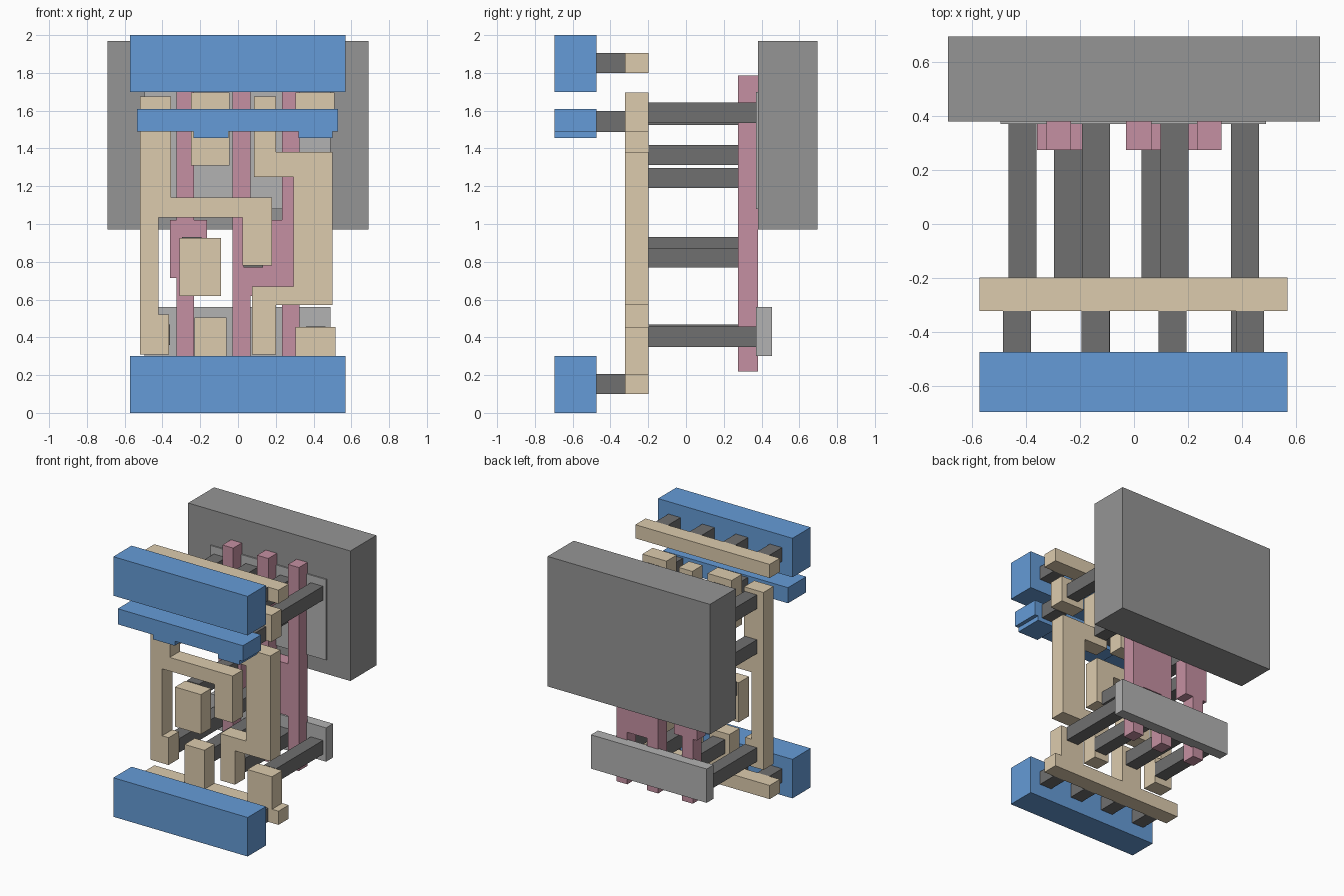
import bpy, bmesh


def material(name, rgb):
    m = bpy.data.materials.new(name)
    m.diffuse_color = (*rgb, 1)
    return m


BLUE = material("blue_metal", (0.13, 0.33, 0.68))
TAN = material("tan_metal", (0.72, 0.60, 0.42))
PINK = material("pink_gate", (0.56, 0.28, 0.36))
DARK = material("dark_plug", (0.16, 0.16, 0.16))
WELL = material("well_grey", (0.30, 0.30, 0.30))
LIGHT = material("light_grey", (0.45, 0.45, 0.45))


def slab(name, outline, y0, y1, mat):
    """Extrude an (x, z) outline from depth y0 back to y1."""
    bm = bmesh.new()
    face = bm.faces.new([bm.verts.new((x, y0, z)) for x, z in outline])
    ext = bmesh.ops.extrude_face_region(bm, geom=[face])
    verts = [v for v in ext["geom"] if isinstance(v, bmesh.types.BMVert)]
    bmesh.ops.translate(bm, verts=verts, vec=(0, y1 - y0, 0))
    bmesh.ops.recalc_face_normals(bm, faces=bm.faces)
    me = bpy.data.meshes.new(name)
    bm.to_mesh(me)
    bm.free()
    me.materials.append(mat)
    ob = bpy.data.objects.new(name, me)
    bpy.context.collection.objects.link(ob)
    return ob


def rect(x0, x1, z0, z1):
    return [(x0, z0), (x1, z0), (x1, z1), (x0, z1)]


# depth of each layer
M1 = (-0.697, -0.475)
VIA = (-0.475, -0.32)
LI = (-0.322, -0.198)
POLY = (0.275, 0.382)
DIFF = (0.37, 0.455)

# back well and the two diffusion strips
slab("back_well", rect(-0.69, 0.69, 0.97, 1.97), 0.38, 0.695, WELL)
slab("upper_diffusion", rect(-0.495, 0.49, 1.08, 1.70), *DIFF, LIGHT)
slab("lower_diffusion", rect(-0.495, 0.49, 0.30, 0.56), *DIFF, LIGHT)

# gate fingers; the left has a pad, the other two are bridged
slab("gate_left", [(-0.325, 0.22), (-0.233, 0.22), (-0.233, 0.715), (-0.165, 0.715),
                   (-0.165, 1.02), (-0.233, 1.02), (-0.233, 1.785), (-0.325, 1.785),
                   (-0.325, 1.02), (-0.36, 1.02), (-0.36, 0.715), (-0.325, 0.715)], *POLY, PINK)
slab("gate_pair", [(-0.03, 0.22), (0.065, 0.22), (0.065, 0.62), (0.233, 0.62),
                   (0.233, 0.22), (0.325, 0.22), (0.325, 1.785), (0.233, 1.785),
                   (0.233, 1.02), (0.065, 1.02), (0.065, 1.785), (-0.03, 1.785)], *POLY, PINK)

# tan local wiring
slab("left_trace", [(-0.52, 0.31), (-0.365, 0.31), (-0.365, 0.52), (-0.42, 0.52),
                    (-0.42, 1.035), (0.025, 1.035), (0.025, 0.78), (0.18, 0.78),
                    (0.18, 1.14), (-0.355, 1.14), (-0.355, 1.675), (-0.52, 1.675)], *LI, TAN)
slab("right_trace", [(0.075, 0.31), (0.20, 0.31), (0.20, 0.57), (0.50, 0.57),
                     (0.50, 1.38), (0.20, 1.38), (0.20, 1.675), (0.085, 1.675),
                     (0.085, 1.25), (0.295, 1.25), (0.295, 0.67), (0.075, 0.67)], *LI, TAN)
slab("input_pad", rect(-0.31, -0.09, 0.62, 0.925), *LI, TAN)
slab("upper_pad_middle", rect(-0.25, -0.045, 1.31, 1.695), *LI, TAN)
slab("upper_pad_right", rect(0.305, 0.51, 1.49, 1.695), *LI, TAN)
slab("tan_rail_top", rect(-0.573, 0.57, 1.80, 1.905), *LI, TAN)
slab("tan_rail_bottom", [(-0.573, 0.10), (0.57, 0.10), (0.57, 0.205), (0.515, 0.205),
                         (0.515, 0.455), (0.305, 0.455), (0.305, 0.205), (-0.06, 0.205),
                         (-0.06, 0.505), (-0.23, 0.505), (-0.23, 0.205), (-0.573, 0.205)],
     *LI, TAN)

# long plugs from tan wiring back to diffusion (x, z of lower left corner)
P = 0.104
for x, z in [(-0.465, 1.535), (-0.193, 1.535), (0.098, 1.525), (0.36, 1.535),
             (-0.465, 1.19), (-0.193, 1.312), (0.098, 1.312),
             (-0.465, 0.36), (-0.193, 0.35), (0.098, 0.36), (0.36, 0.35)]:
    slab("diffusion_plug", rect(x, x + P, z, z + P + 0.003), LI[1], DIFF[0], DARK)
# shorter plugs to the gates
for x, z in [(-0.297, 0.826), (0.028, 0.77)]:
    slab("gate_plug", rect(x, x + P, z, z + P), LI[1], POLY[0], DARK)

# blue rails with their short vias
for name, z in (("bottom", 0), ("top", 1.70)):
    slab("blue_rail_" + name, rect(-0.573, 0.57, z, z + 0.30), *M1, BLUE)
    for x in (-0.485, -0.195, 0.09, 0.378):
        slab("rail_via", rect(x, x + P, z + 0.10, z + 0.205), *VIA, DARK)

# blue middle strap with two tabs
slab("blue_strap", [(-0.535, 1.49), (-0.235, 1.49), (-0.235, 1.455), (-0.05, 1.455),
                    (-0.05, 1.49), (0.32, 1.49), (0.32, 1.455), (0.50, 1.455),
                    (0.50, 1.49), (0.53, 1.49), (0.53, 1.61), (-0.535, 1.61)], *M1, BLUE)
for x in (-0.193, 0.36):
    slab("strap_via", rect(x, x + P, 1.487, 1.597), *VIA, DARK)
